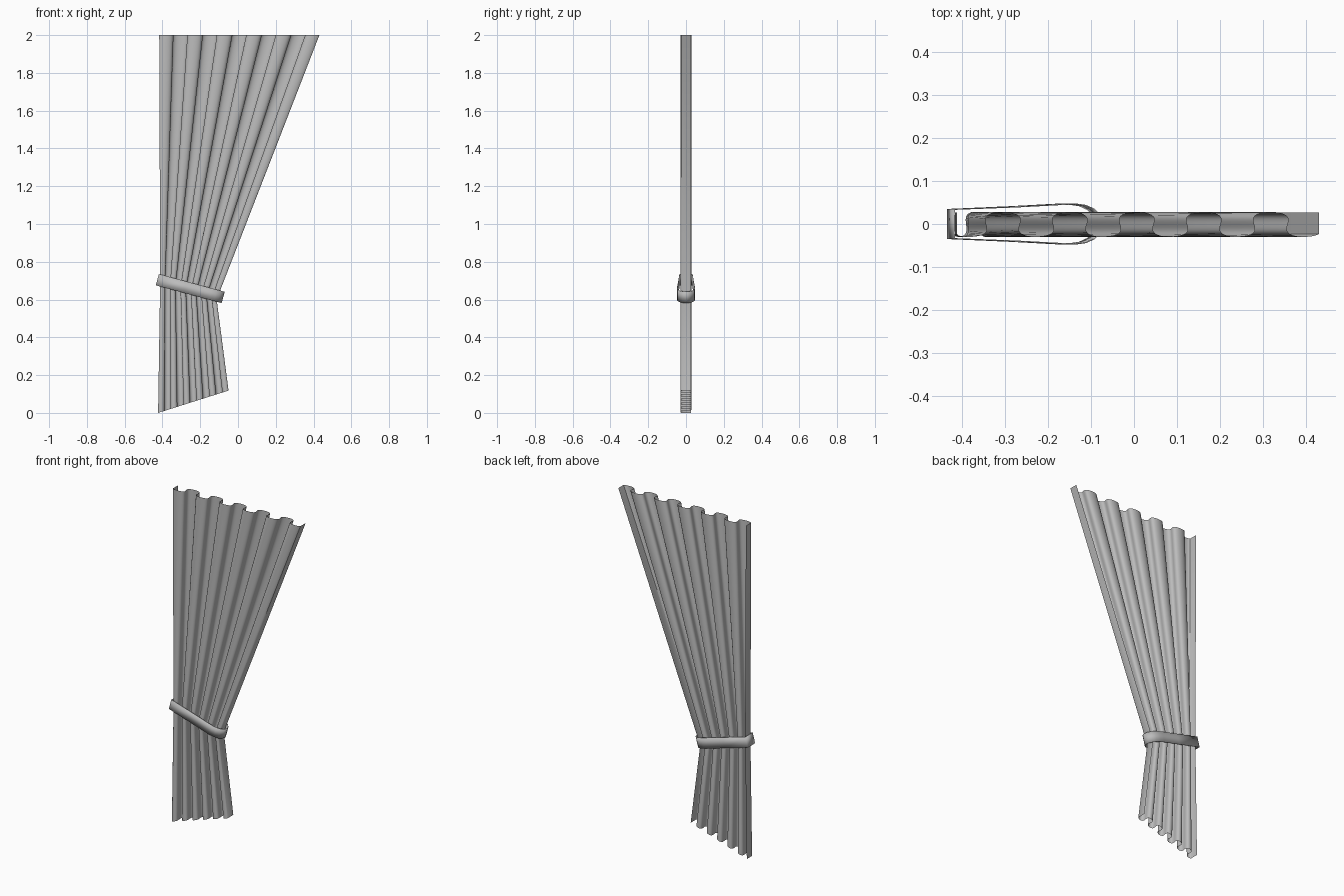
import bpy, bmesh, math
from mathutils import Vector

cube = bpy.data.objects.get("Cube")
if cube:
    bpy.data.objects.remove(cube, do_unlink=True)


def material(name, color):
    m = bpy.data.materials.new(name)
    m.use_nodes = True
    m.diffuse_color = color
    m.node_tree.nodes["Principled BSDF"].inputs["Base Color"].default_value = color
    return m


def loft(name, rows, mat, closed, angle):
    """Skin a list of point rows with quads and shade smooth."""
    bm = bmesh.new()
    rings = [[bm.verts.new(p) for p in row] for row in rows]
    for a, b in zip(rings, rings[1:]):
        n = len(a)
        for i in range(n if closed else n - 1):
            j = (i + 1) % n
            bm.faces.new((a[i], a[j], b[j], b[i]))
    bmesh.ops.recalc_face_normals(bm, faces=bm.faces)
    mesh = bpy.data.meshes.new(name)
    bm.to_mesh(mesh)
    bm.free()
    mesh.materials.append(mat)
    obj = bpy.data.objects.new(name, mesh)
    bpy.context.collection.objects.link(obj)
    bpy.ops.object.select_all(action="DESELECT")
    obj.select_set(True)
    bpy.context.view_layer.objects.active = obj
    bpy.ops.object.shade_smooth_by_angle(angle=math.radians(angle))
    return obj


fabric = material("grey fabric", (0.5, 0.5, 0.5, 1))

# Pleat profile: rounded folds that overhang, with a straight return at each end
PERIOD, DEPTH, OVERHANG, FOLDS = 0.156, 0.029, 0.017, 5
start, stop = math.radians(-40), math.radians(360 * FOLDS + 40)
steps = 190
profile = []
for i in range(steps + 1):
    t = start + (stop - start) * i / steps
    x = PERIOD * t / (2 * math.pi) + OVERHANG * math.sin(2 * t)
    profile.append((x, -DEPTH * math.cos(t) - 0.001))
first, last = profile[0][0], profile[-1][0]
profile = [(first, 0.027)] + profile + [(last, 0.027)]
profile = [((x - first) / (last - first), y) for x, y in profile]


def pleat_row(left, right):
    """Stretch the profile between two (x, z) ends."""
    row = []
    for u, y in profile:
        x = left[0] + (right[0] - left[0]) * u
        z = left[1] + (right[1] - left[1]) * u
        row.append(Vector((x, y, max(z, 0))))
    return row


# Curtain: wide at the top, gathered at the tie, flaring to a slanted hem
curtain_rows = [
    pleat_row((-0.417, 2.0), (0.431, 2.0)),
    pleat_row((-0.412, 0.70), (-0.113, 0.60)),
    pleat_row((-0.423, 0.0), (-0.05, 0.118)),
]
loft("curtain", curtain_rows, fabric, False, 50)

# Tie band: slanted loop around the gathered pleats
half = [(-0.426, 0.034), (-0.28, 0.040), (-0.17, 0.046), (-0.145, 0.0465),
        (-0.12, 0.043), (-0.10, 0.034), (-0.086, 0.018)]
loop = [(x, -y) for x, y in half] + [(-0.08, 0)] + half[::-1]
slope = -0.27
across = Vector((-slope, 0, 1)).normalized() * 0.031
center = [Vector((x, y, 0.705 + (x + 0.426) * slope)) for x, y in loop]
band = loft("tie_band", [[p - across for p in center], [p + across for p in center]],
            fabric, True, 40)
thick = band.modifiers.new("thickness", "SOLIDIFY")
thick.thickness = 0.003
thick.offset = 0
